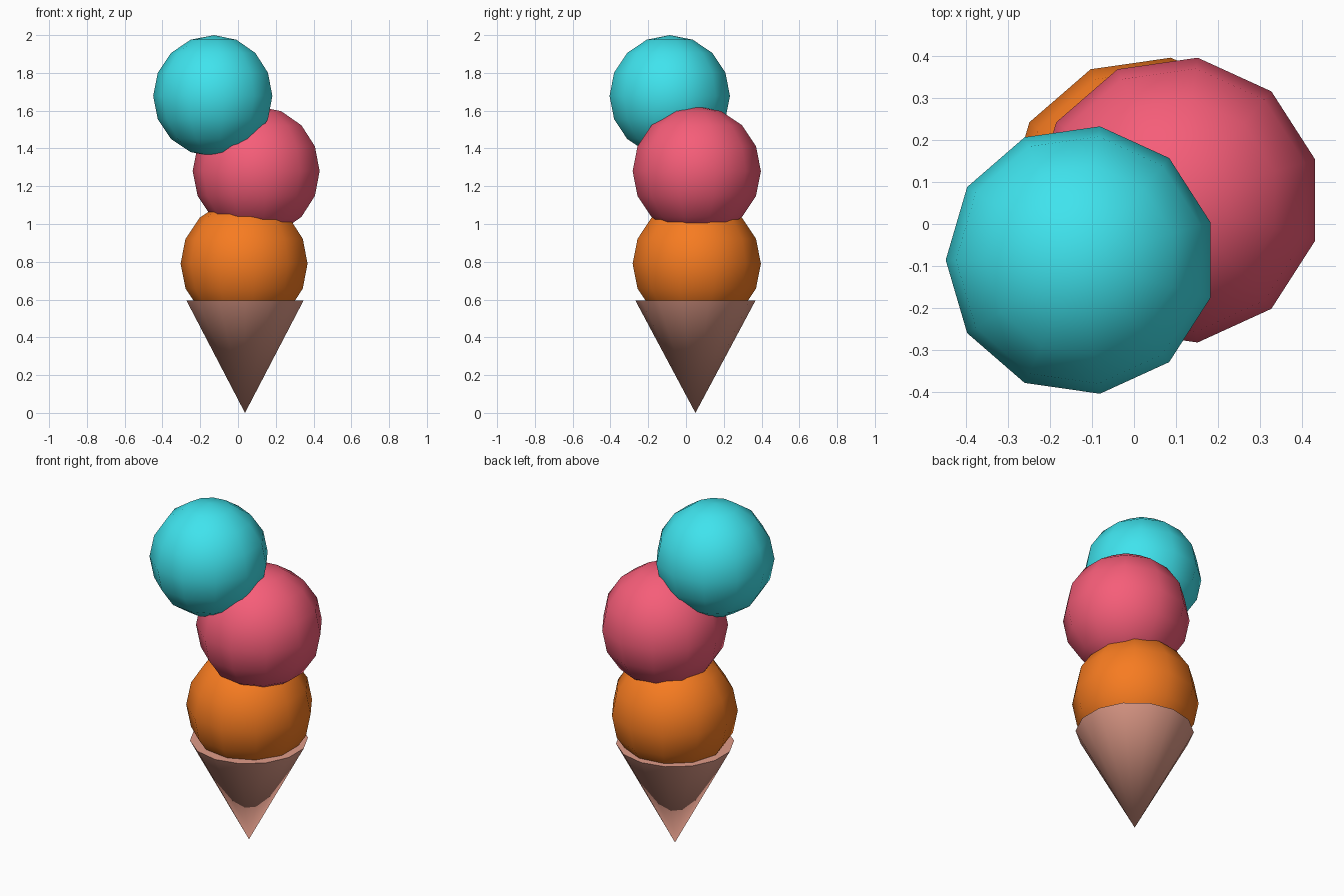
import bpy
from math import pi

if "Cube" in bpy.data.objects:
    bpy.data.objects.remove(bpy.data.objects["Cube"])


def finish(name, color):
    obj = bpy.context.object
    obj.name = name
    mat = bpy.data.materials.new(name + "_color")
    mat.diffuse_color = (*color, 1)
    mat.use_nodes = True
    mat.node_tree.nodes["Principled BSDF"].inputs["Base Color"].default_value = mat.diffuse_color
    obj.data.materials.append(mat)
    return obj


def scoop(name, radius, x, y, z, color):
    bpy.ops.mesh.primitive_uv_sphere_add(segments=11, ring_count=8, radius=radius,
                                         location=(x, y, z), rotation=(0, 0, pi / 2))
    bpy.ops.object.shade_smooth()
    finish(name, color)


# Three stacked scoops, coarse outline with smooth shading
scoop("bottom_scoop", 0.343, 0.039, 0.057, 0.79, (0.93, 0.20, 0.015))
scoop("middle_scoop", 0.343, 0.103, 0.057, 1.28, (0.92, 0.11, 0.19))
scoop("top_scoop", 0.322, -0.127, -0.086, 1.678, (0.05, 0.77, 0.85))

# Wafer cone, point down, closed across the rim
bpy.ops.mesh.primitive_cone_add(vertices=14, radius1=0, radius2=0.3175, depth=0.594,
                                location=(0.037, 0.05, 0.297))
bpy.ops.object.shade_smooth_by_angle(angle=pi / 4)
finish("wafer_cone", (0.75, 0.33, 0.25))
